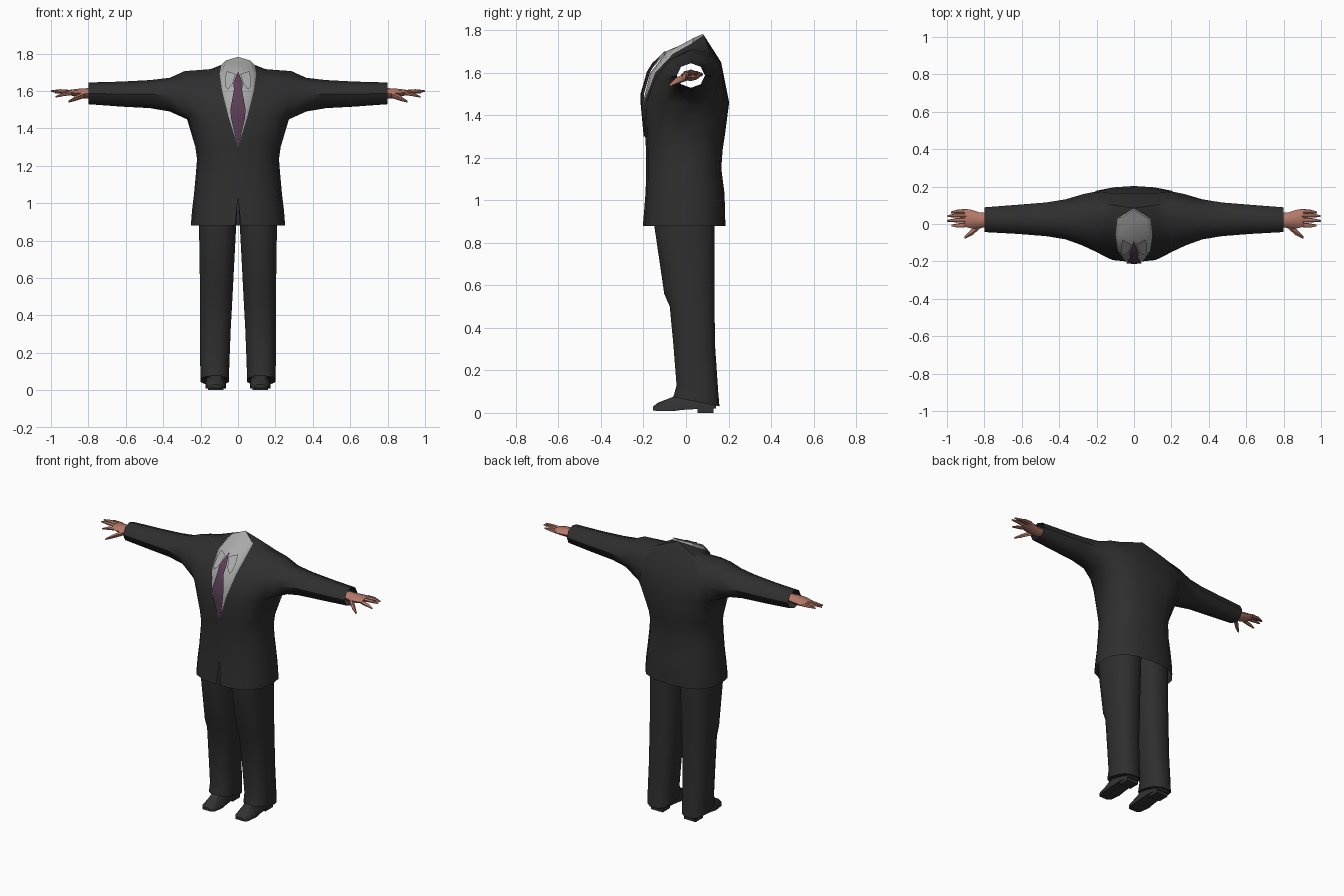
import bpy, bmesh, math
from mathutils import Vector


def colour(name, rgb):
    m = bpy.data.materials.new(name)
    m.diffuse_color = (*rgb, 1)
    return m


SUIT = colour("charcoal suit", (0.028, 0.028, 0.028))
SHOE = colour("dark shoe leather", (0.032, 0.032, 0.034))
SHIRT = colour("grey shirt", (0.40, 0.40, 0.40))
TIE = colour("plum tie", (0.105, 0.05, 0.095))
SKIN = colour("skin", (0.46, 0.19, 0.14))


def make(name, grids, mat, hint=None, angle=50):
    """Skin rows of points into one half, then mirror it. grid = (rows, closed, caps)"""
    bm = bmesh.new()
    for rows, closed, caps in grids:
        vs = [[bm.verts.new(p) for p in r] for r in rows]
        n = len(rows[0])
        for a, b in zip(vs, vs[1:]):
            for i in range(n if closed else n - 1):
                j = (i + 1) % n
                bm.faces.new((a[i], a[j], b[j], b[i]))
        if caps:
            bm.faces.new(vs[0])
            bm.faces.new(vs[-1])
    bmesh.ops.remove_doubles(bm, verts=bm.verts, dist=0.0005)
    bmesh.ops.recalc_face_normals(bm, faces=bm.faces)
    if hint:
        total = sum((f.normal * f.calc_area() for f in bm.faces), Vector())
        if total.dot(Vector(hint)) < 0:
            bmesh.ops.reverse_faces(bm, faces=bm.faces)
    me = bpy.data.meshes.new(name)
    bm.to_mesh(me)
    bm.free()
    me.materials.append(mat)
    ob = bpy.data.objects.new(name, me)
    bpy.context.collection.objects.link(ob)
    mod = ob.modifiers.new("mirror", 'MIRROR')
    mod.use_clip = True
    bpy.ops.object.select_all(action='DESELECT')
    ob.select_set(True)
    bpy.context.view_layer.objects.active = ob
    bpy.ops.object.modifier_apply(modifier="mirror")
    bpy.ops.object.shade_smooth_by_angle(angle=math.radians(angle))
    return ob


def ring_x(x, cy, cz, ry, rz, n=8):
    """Ring round the x axis, starting low at the front."""
    return [(x, cy + ry * math.cos(a), cz + rz * math.sin(a))
            for a in (math.radians(225 - 360 * i / n) for i in range(n))]


def power(v, p):
    return math.copysign(abs(v) ** p, v)


# Jacket: chest strips running front to back over the shoulder, by column
arches = [
    [(.05, -.198, 1.46), (.085, -.145, 1.60), (.098, -.06, 1.69), (.088, .03, 1.74),
     (0, .085, 1.775), (0, .165, 1.65), (0, .203, 1.46)],
    [(.13, -.187, 1.46), (.13, -.137, 1.58), (.135, -.06, 1.67), (.13, .03, 1.718),
     (.10, .10, 1.735), (.11, .165, 1.64), (.11, .196, 1.46)],
    [(.20, -.15, 1.46), (.20, -.145, 1.57), (.20, -.08, 1.66), (.20, .025, 1.712),
     (.20, .11, 1.695), (.21, .172, 1.60), (.20, .178, 1.46)],
    [(.255, -.09, 1.465), (.275, -.115, 1.56), (.28, -.07, 1.655), (.285, .02, 1.706),
     (.28, .11, 1.675), (.27, .16, 1.58), (.255, .125, 1.465)],
]
under = (.272, .02, 1.448)
armhole = arches[3] + [under]
sleeve = [armhole] + [ring_x(*s) for s in (
    (.365, .025, 1.58, .107, .09), (.47, .025, 1.583, .09, .075),
    (.62, .025, 1.583, .078, .067), (.80, .023, 1.587, .066, .058))]
# Jacket: body rings (z, half width, front y, back y, half gap at the front)
fx = (0, .45, .76, .95, 1)
fy = (1, .95, .76, .42, 0)
body = []
for z, w, yf, yb, gap in ((.88, .252, -.203, .185, .016), (.96, .246, -.196, .184, .007),
                          (1.04, .236, -.19, .18, 0), (1.15, .226, -.187, .166, 0),
                          (1.235, .219, -.188, .172, 0), (1.30, .228, -.192, .182, 0)):
    front = [(max(gap, w * a), .0 + yf * b, z) for a, b in zip(fx, fy)]
    back = [(w * a, yb * b, z) for a, b in zip(fx[3::-1], fy[3::-1])]
    body.append(front + back)
body.append([a[0] for a in arches] + [under] + [a[-1] for a in arches[::-1]])
make("jacket", [(body, False, False), (arches, False, False), (sleeve, True, False)], SUIT)

# Shirt: rows from lapel edge, over a raised collar roll, to the centre line
edge = [(0, -.188, 1.30)] + arches[0][:5]
roll = [(0, -.19, 1.30), (.04, -.20, 1.46), (.075, -.157, 1.605), (.084, -.06, 1.712),
        (.064, .035, 1.763), (0, .078, 1.782)]
centre = [(0, -.19, 1.30), (0, -.203, 1.46), (0, -.168, 1.60), (0, -.085, 1.705),
          (0, .02, 1.748), (0, .07, 1.765)]
make("shirt", [([edge, roll, centre], False, False)], SHIRT, hint=(0, -1, 1))

# Collar points: thin folded flaps either side of the knot
flap = [[(.012, -.112, 1.69), (.03, -.152, 1.635), (.055, -.168, 1.608)],
        [(.06, -.085, 1.705), (.07, -.115, 1.67), (.068, -.155, 1.625)]]
make("collar_flap", [(flap, False, False)], SHIRT, hint=(0, -1, 1), angle=20)

# Tie: knot and blade, centre line and edge
tie = [(0, -.097, 1.70, .002), (0, -.155, 1.645, .024), (0, -.18, 1.605, .022),
       (0, -.21, 1.50, .041), (0, -.209, 1.45, .036), (0, -.195, 1.30, .002)]
make("tie", [([[(0, y - .004, z) for _, y, z, w in tie],
               [(w, y, z) for _, y, z, w in tie],
               [(0, y + .012, z) for _, y, z, w in tie]], False, False)], TIE,
     hint=(0, -1, 1))

# Trousers: rings (z front, z back, inner x, outer x, front y, back y)
legs = []
for zf, zb, xi, xo, yf, yb in ((.075, .03, .047, .202, -.06, .158), (.13, .10, .046, .203, -.045, .152),
                               (.32, .32, .038, .204, -.06, .137), (.50, .50, .028, .205, -.077, .135),
                               (.56, .56, .025, .205, -.103, .135), (.88, .88, .008, .21, -.15, .135),
                               (1.0, 1.0, .002, .21, -.155, .135)):
    row = []
    for i in range(12):
        a = math.tau * (i + .5) / 12
        s = power(math.sin(a), .75)
        row.append(((xi + xo) / 2 + (xo - xi) / 2 * 1.01 * power(math.cos(a), .75),
                    (yf + yb) / 2 + (yb - yf) / 2 * 1.02 * s,
                    (zf + zb) / 2 + (zb - zf) / 2 * s))
    legs.append(row)
make("trousers", [(legs, True, True)], SUIT)

# Shoes: sections along y (y, half width, top z, bottom z) plus a heel block
cx = .119
shoe = [[(cx - w, y, lo), (cx - w, y, lo + (hi - lo) * .45), (cx - w * .55, y, hi),
         (cx + w * .55, y, hi), (cx + w, y, lo + (hi - lo) * .45), (cx + w, y, lo)]
        for y, w, hi, lo in ((-.155, .03, .03, .012), (-.132, .046, .048, .008),
                             (-.06, .054, .076, .008), (-.02, .052, .11, .014),
                             (.08, .047, .12, .02), (.14, .034, .11, .02))]
heel = [[(cx - .042, y, 0), (cx - .042, y, .035), (cx + .042, y, .035), (cx + .042, y, 0)]
        for y in (.055, .13)]
make("shoes", [(shoe, True, True), (heel, True, True)], SHOE, angle=40)

# Hands: palm, four fingers, thumb
palm = [ring_x(*s) for s in ((.775, .022, 1.588, .036, .027), (.825, .02, 1.587, .042, .027),
                             (.87, .026, 1.59, .05, .02), (.905, .033, 1.592, .048, .013))]


def digit(points):
    return ([ring_x(x, y, z, r, r * .8, 6) for x, y, z, r in points], True, True)


hand = [(palm, True, True),
        digit([(.89, .068, 1.592, .013), (.94, .067, 1.594, .011), (.978, .062, 1.59, .005)]),
        digit([(.89, .045, 1.594, .014), (.95, .046, 1.60, .012), (.998, .042, 1.60, .005)]),
        digit([(.89, .02, 1.594, .014), (.95, .02, 1.598, .012), (1.0, .017, 1.598, .005)]),
        digit([(.89, -.004, 1.588, .013), (.94, -.008, 1.58, .012), (.975, -.008, 1.568, .005)]),
        digit([(.82, 0, 1.58, .022), (.865, -.043, 1.562, .018), (.905, -.072, 1.543, .007)])]
make("hands", hand, SKIN)
